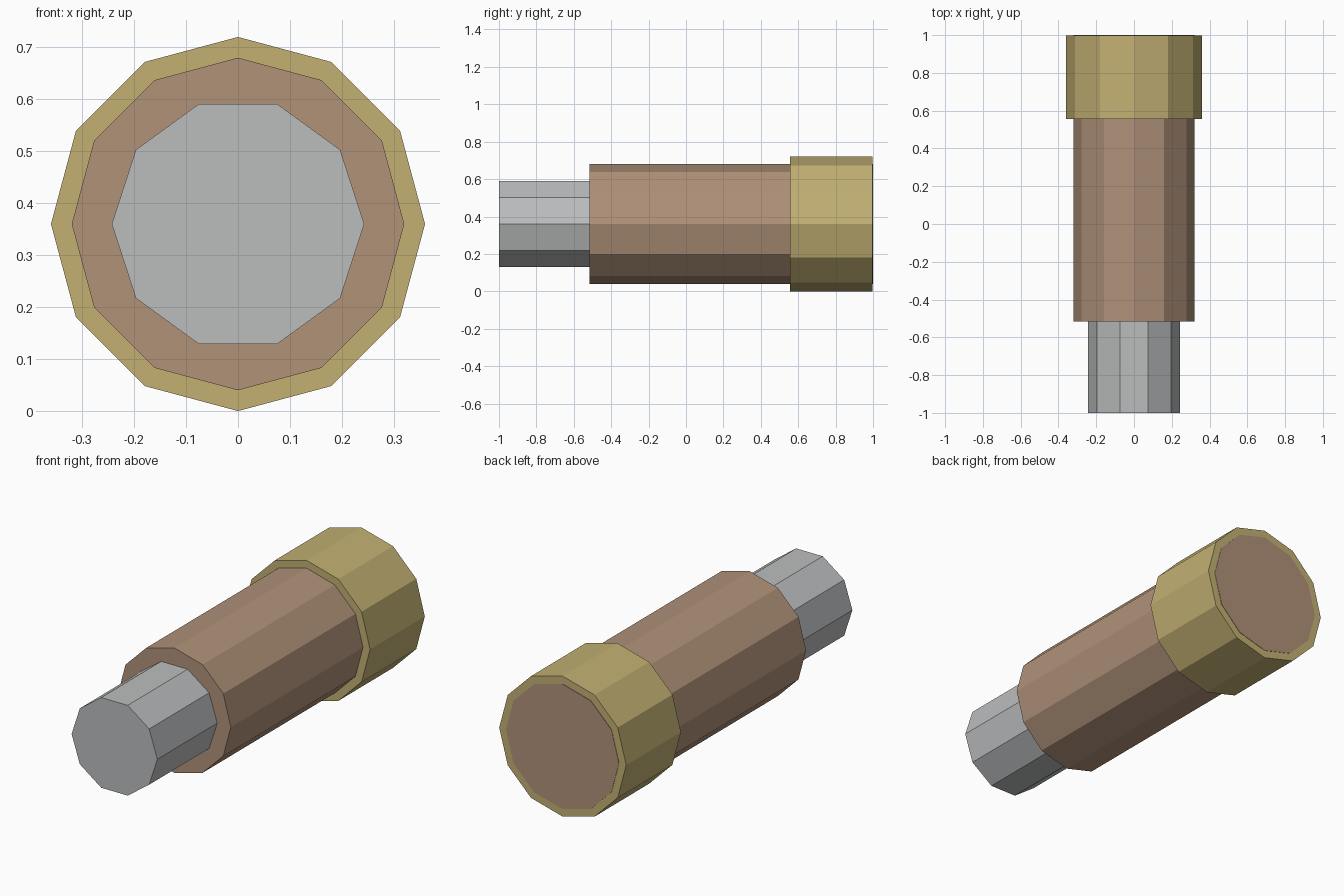
import bpy
import math
from mathutils import Matrix

cube = bpy.data.objects.get("Cube")
if cube:
    bpy.data.objects.remove(cube, do_unlink=True)

AXIS_HEIGHT = 0.36


def make_material(name, rgb):
    mat = bpy.data.materials.new(name)
    mat.use_nodes = True
    color = (*rgb, 1.0)
    mat.diffuse_color = color
    mat.node_tree.nodes["Principled BSDF"].inputs["Base Color"].default_value = color
    return mat


def make_prism(name, sides, radius, y_front, y_back, turn, mat):
    """Flat-sided cylinder lying along y, turned about its own axis."""
    bpy.ops.mesh.primitive_cylinder_add(
        vertices=sides, radius=radius, depth=y_back - y_front)
    obj = bpy.context.object
    obj.name = name
    obj.data.name = name
    place = Matrix.Translation((0, (y_front + y_back) / 2, AXIS_HEIGHT))
    lie_down = Matrix.Rotation(math.pi / 2, 4, "X")
    obj.data.transform(place @ lie_down @ Matrix.Rotation(turn, 4, "Z"))
    obj.data.materials.append(mat)
    return obj


steel = make_material("grey steel", (0.50, 0.51, 0.515))
copper = make_material("dull copper", (0.434, 0.287, 0.191))
brass = make_material("pale brass", (0.54, 0.434, 0.171))

# Ten-sided tip, with a corner pointing to each side
make_prism("tip", 10, 0.243, -1.0, -0.515, math.pi / 2, steel)
# Twelve-sided barrel runs through the collar to the back
make_prism("barrel", 12, 0.32, -0.515, 1.0, 0, copper)
# Collar around the back end, a hair short so the barrel end stays visible
make_prism("collar", 12, 0.36, 0.555, 0.998, 0, brass)
